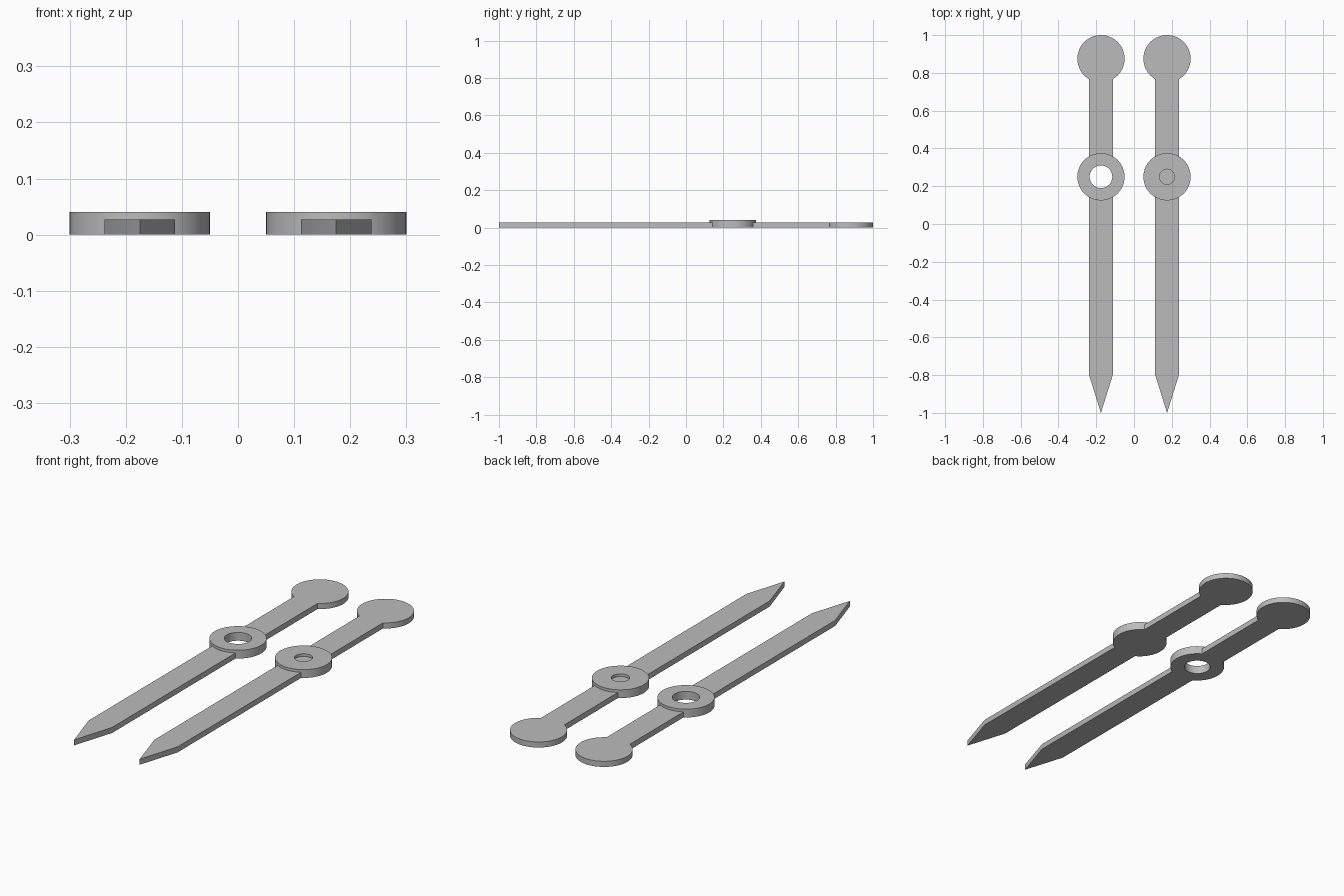
import bpy
import bmesh
from mathutils import Matrix

if "Cube" in bpy.data.objects:
    bpy.data.objects.remove(bpy.data.objects["Cube"], do_unlink=True)

HALF_W = 0.0625     # half width of the bar
DISC_R = 0.125      # radius of hub and counterweight
BAR_H = 0.027       # bar thickness
HUB_H = 0.04        # hub height
HUB_Y, WEIGHT_Y = 0.25, 0.875

grey = bpy.data.materials.new("plain_grey")
grey.use_nodes = True
colour = (0.5, 0.5, 0.5, 1)
grey.diffuse_color = colour
grey.node_tree.nodes["Principled BSDF"].inputs["Base Color"].default_value = colour


def make_object(name, bm):
    bmesh.ops.recalc_face_normals(bm, faces=bm.faces)
    mesh = bpy.data.meshes.new(name)
    bm.to_mesh(mesh)
    bm.free()
    mesh.materials.append(grey)
    obj = bpy.data.objects.new(name, mesh)
    bpy.context.collection.objects.link(obj)
    return obj


def disc(name, x, y, radius, z0, z1):
    bm = bmesh.new()
    bmesh.ops.create_cone(bm, cap_ends=True, segments=64, radius1=radius,
                          radius2=radius, depth=z1 - z0,
                          matrix=Matrix.Translation((x, y, (z0 + z1) / 2)))
    return make_object(name, bm)


def pointed_bar(name, x):
    outline = [(0, -1), (HALF_W, -0.8), (HALF_W, WEIGHT_Y),
               (-HALF_W, WEIGHT_Y), (-HALF_W, -0.8)]
    bm = bmesh.new()
    face = bm.faces.new([bm.verts.new((x + px, py, 0)) for px, py in outline])
    top = bmesh.ops.extrude_face_region(bm, geom=[face])["geom"]
    bmesh.ops.translate(bm, vec=(0, 0, BAR_H),
                        verts=[v for v in top if isinstance(v, bmesh.types.BMVert)])
    return make_object(name, bm)


def combine(target, tool, operation):
    mod = target.modifiers.new(operation.lower(), "BOOLEAN")
    mod.operation = operation
    mod.solver = "EXACT"
    mod.object = tool
    bpy.ops.object.select_all(action="DESELECT")
    target.select_set(True)
    bpy.context.view_layer.objects.active = target
    bpy.ops.object.modifier_apply(modifier=mod.name)
    bpy.data.objects.remove(tool, do_unlink=True)


def make_hand(name, x, hole_radius, hole_floor):
    hand = pointed_bar(name, x)
    # Round counterweight and raised hub
    combine(hand, disc("counterweight", x, WEIGHT_Y, DISC_R, 0, BAR_H), "UNION")
    combine(hand, disc("hub", x, HUB_Y, DISC_R, 0, HUB_H), "UNION")
    # Pivot hole
    combine(hand, disc("hole", x, HUB_Y, hole_radius, hole_floor, 0.1), "DIFFERENCE")
    bpy.ops.object.shade_smooth_by_angle()


# Right hand has a through hole, left hand a shallow blind one
make_hand("right_clock_hand", -0.175, 0.06, -0.1)
make_hand("left_clock_hand", 0.175, 0.04, BAR_H)
